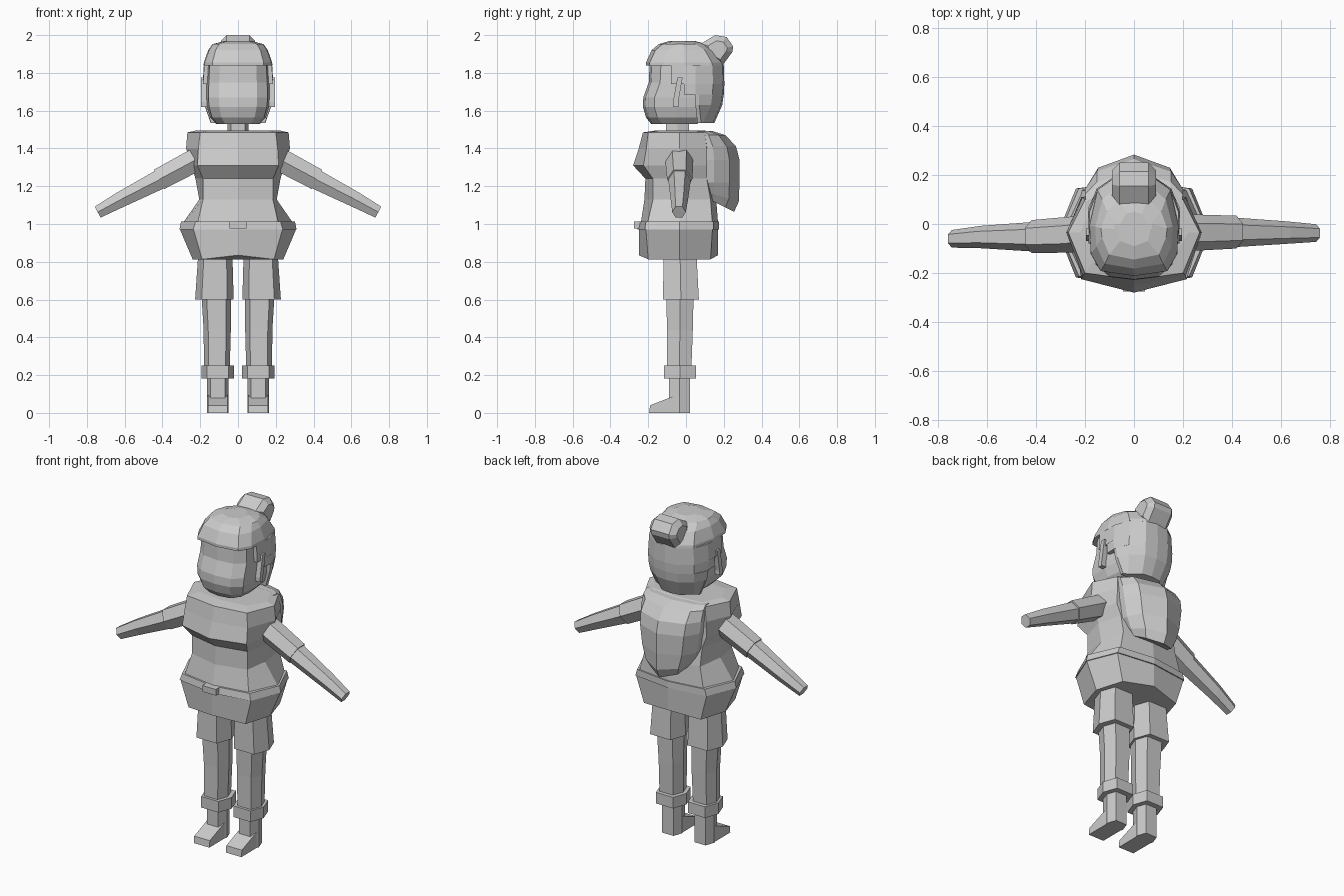
import bpy, bmesh, math
from mathutils import Vector

grey = bpy.data.materials.new("plain grey")
grey.diffuse_color = (0.6, 0.6, 0.6, 1)


def loft(name, rings):
    """Skin a list of point rings and close both ends."""
    bm = bmesh.new()
    vs = [[bm.verts.new(p) for p in r] for r in rings]
    n = len(vs[0])
    for a, b in zip(vs, vs[1:]):
        for i in range(n):
            j = (i + 1) % n
            bm.faces.new((a[i], a[j], b[j], b[i]))
    bm.faces.new(vs[0])
    bm.faces.new(vs[-1])
    bmesh.ops.recalc_face_normals(bm, faces=bm.faces)
    me = bpy.data.meshes.new(name)
    bm.to_mesh(me)
    bm.free()
    ob = bpy.data.objects.new(name, me)
    bpy.context.collection.objects.link(ob)
    me.materials.append(grey)
    return ob


def sym(half, z):
    """Ring from (x, y) points running front to back, mirrored over x = 0."""
    other = [(-x, y) for x, y in reversed(half) if x > 1e-6]
    return [(x, y, z) for x, y in half + other]


def body(z, hw, cx, yf, ycf, ycb, yb, ys=-0.035):
    return sym([(0, yf), (cx, ycf), (hw, ys), (cx, ycb), (0, yb)], z)


def hexa(z, cx, hw, y0, y1):
    m, k = (y0 + y1) / 2, hw * 0.66
    pts = [(-k, y0), (k, y0), (hw, m), (k, y1), (-k, y1), (-hw, m)]
    return [(cx + x, y, z) for x, y in pts]


# Tunic torso
loft("tunic", [
    body(1.00, 0.295, 0.215, -0.24, -0.205, 0.14, 0.17),
    body(1.13, 0.205, 0.185, -0.22, -0.175, 0.13, 0.16),
    body(1.24, 0.225, 0.185, -0.215, -0.175, 0.11, 0.14),
    body(1.31, 0.245, 0.215, -0.28, -0.225, 0.11, 0.13),
    body(1.40, 0.275, 0.21, -0.25, -0.21, 0.11, 0.12),
    body(1.485, 0.268, 0.20, -0.228, -0.20, 0.10, 0.12),
    body(1.495, 0.22, 0.16, -0.16, -0.14, 0.08, 0.10),
])

# Skirt, with the sides hanging a little lower
hem = body(0.835, 0.24, 0.19, -0.25, -0.20, 0.13, 0.17)
hem = [(x, y, z - 0.022 * (abs(x) > 0.1)) for x, y, z in hem]
loft("skirt", [hem,
               body(0.97, 0.307, 0.235, -0.25, -0.212, 0.14, 0.17),
               body(1.01, 0.28, 0.21, -0.22, -0.19, 0.12, 0.15)])

# Belt and buckle
loft("belt", [body(0.972, 0.31, 0.237, -0.257, -0.218, 0.145, 0.176),
              body(1.012, 0.302, 0.225, -0.25, -0.212, 0.145, 0.176)])
loft("buckle", [sym([(0.045, -0.276), (0.045, -0.23)], z) for z in (0.975, 1.012)])


# Backpack
def pack(z, hw, yb, slope=0):
    d = yb - 0.06
    half = [(hw, 0.06), (hw, 0.06 + d * 0.4), (hw * 0.75, 0.06 + d * 0.76), (0, yb)]
    return [(x, y, zz + slope * max(0, yb - y)) for x, y, zz in sym(half, z)]


loft("backpack", [
    pack(1.065, 0.12, 0.255, 0.5), pack(1.12, 0.145, 0.28, 0.28),
    pack(1.22, 0.175, 0.283), pack(1.34, 0.195, 0.283), pack(1.41, 0.20, 0.265),
    pack(1.47, 0.20, 0.21), pack(1.492, 0.195, 0.14)])

# Neck
loft("neck", [hexa(z, 0, 0.055, -0.105, 0.015) for z in (1.46, 1.57)])


# Face and skull
def skull(z, hw, yf, yb):
    return sym([(0, yf), (hw * 0.6, yf + 0.012), (hw * 0.93, yf + 0.06),
                (hw, -0.05), (hw * 0.9, yb)], z)


loft("head", [
    skull(1.53, 0.115, -0.185, 0.06), skull(1.565, 0.148, -0.212, 0.09),
    skull(1.62, 0.165, -0.228, 0.10), skull(1.67, 0.168, -0.226, 0.10),
    skull(1.75, 0.166, -0.197, 0.10), skull(1.86, 0.160, -0.192, 0.10)])


# Hair: domed cap with fringe, then stepped back hair
def cap(z, hw, yf, yb):
    m = yf + (yb - yf) * 0.5
    return sym([(0, yf), (hw * 0.75, yf + 0.02), (hw * 0.97, yf + 0.09), (hw, m),
                (hw * 0.82, yb - 0.06), (hw * 0.42, yb - 0.008), (0, yb)], z)


loft("hair_cap", [
    cap(1.838, 0.182, -0.212, 0.20), cap(1.855, 0.181, -0.212, 0.197),
    cap(1.92, 0.158, -0.182, 0.16), cap(1.952, 0.135, -0.145, 0.11),
    cap(1.968, 0.075, -0.09, 0.05)])


def mane(z, hw, yf, yb):
    m = max(yf + 0.02, 0.05)
    return sym([(hw * 0.99, yf), (hw, m), (hw * 0.82, yb - 0.06),
                (hw * 0.42, yb - 0.008), (0, yb)], z)


loft("back_hair", [
    mane(1.535, 0.145, 0.06, 0.15), mane(1.63, 0.178, 0.05, 0.192),
    mane(1.685, 0.186, 0.048, 0.20), mane(1.686, 0.186, -0.01, 0.20),
    mane(1.74, 0.187, -0.01, 0.203), mane(1.741, 0.187, -0.08, 0.203),
    mane(1.84, 0.181, -0.08, 0.20)])

# Hair bun: side profile, tapered towards both sides
profile = [(0.08, 1.955), (0.155, 2.0), (0.215, 1.99), (0.25, 1.94),
           (0.245, 1.91), (0.19, 1.835), (0.10, 1.88)]
rings = []
for x, s in ((-0.09, 0.6), (-0.06, 1), (0.06, 1), (0.09, 0.6)):
    rings.append([(x, 0.17 + (y - 0.17) * s, 1.925 + (z - 1.925) * s) for y, z in profile])
loft("hair_bun", rings)


# Arms: six-sided tubes with a flat top, running along the slope
def arm_ring(s, x, z, y, ry, rn):
    n = Vector((0.47 * s, 0, 0.88))
    out = []
    for i in range(6):
        a = i * math.pi / 3
        p = Vector((s * x, y, z)) + n * (rn * math.sin(a) / 0.866)
        p.y += ry * math.cos(a)
        out.append(p)
    return out


for s, side in ((1, "right"), (-1, "left")):
    dy = 0 if s > 0 else -0.018
    loft(side + "_sleeve", [arm_ring(s, 0.16, 1.375, -0.035, 0.074, 0.06),
                            arm_ring(s, 0.27, 1.315, -0.035 + dy / 2, 0.073, 0.061),
                            arm_ring(s, 0.418, 1.236, -0.033 + dy, 0.067, 0.058)])
    loft(side + "_forearm", [arm_ring(s, 0.40, 1.243, -0.034 + dy, 0.061, 0.053),
                             arm_ring(s, 0.62, 1.13, -0.035 + dy, 0.046, 0.042),
                             arm_ring(s, 0.743, 1.063, -0.037 + dy * 1.3, 0.036, 0.033)])

    # Ear, a slanted slim block
    ear = []
    for z, y in ((1.62, -0.055), (1.645, -0.055), (1.775, -0.032)):
        ear.append([(s * a, y + b, z) for a, b in
                    ((0.15, -0.014), (0.196, -0.014), (0.196, 0.014), (0.15, 0.014))])
    loft(side + "_ear", ear)

    # Trouser leg, stocking, cuff
    loft(side + "_trouser_leg", [hexa(0.60, s * 0.125, 0.102, -0.122, 0.068),
                                 hexa(0.85, s * 0.12, 0.09, -0.118, 0.055)])
    loft(side + "_leg", [hexa(0.22, s * 0.112, 0.068, -0.10, 0.028),
                         hexa(0.44, s * 0.11, 0.072, -0.10, 0.036),
                         hexa(0.62, s * 0.115, 0.078, -0.105, 0.04)])
    loft(side + "_cuff", [hexa(z, s * 0.107, 0.087, -0.116, 0.052) for z in (0.183, 0.25)])

    # Boot: ankle shaft plus wedge toe
    cx = s * 0.107
    loft(side + "_boot", [hexa(z, cx, 0.057, -0.09, 0.02) for z in (0, 0.2)])
    wedge = [(-0.195, 0), (-0.04, 0), (-0.04, 0.10), (-0.088, 0.08), (-0.19, 0.04)]
    loft(side + "_toe", [[(cx + dx, y, z) for y, z in wedge] for dx in (-0.052, 0.052)])
